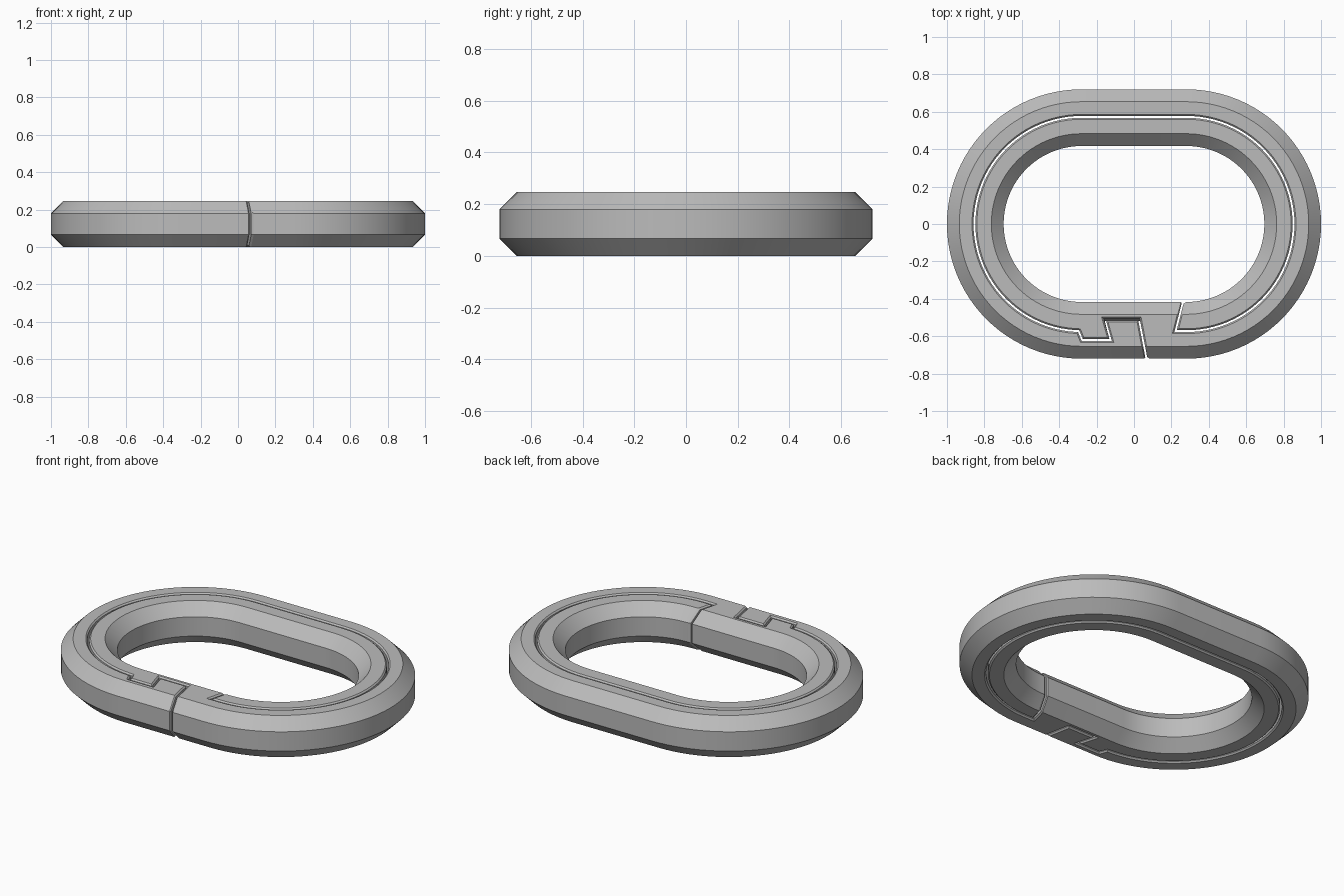
import bpy, bmesh, math
from mathutils import Vector

if "Cube" in bpy.data.objects:
    bpy.data.objects.remove(bpy.data.objects["Cube"])

# overall sizes
HALF = 0.28                 # half length of the straight sides
R_OUT, R_IN = 0.72, 0.417   # outer and inner end radius
H, C = 0.246, 0.066         # height and edge chamfer
R_SLIT = 0.573              # radius followed by the slit
G, D, E = 0.005, 0.008, 0.01  # slit half width, slit edge chamfer, cutter overshoot
SEG = 48


def arc(cx, r, start):
    """Half circle of points, counterclockwise from the start angle."""
    return [Vector((cx + r * math.cos(start + math.pi * i / SEG),
                    r * math.sin(start + math.pi * i / SEG))) for i in range(SEG + 1)]


def loft(name, rings, closed):
    """Skin a list of equal-length point loops."""
    bm = bmesh.new()
    vs = [[bm.verts.new(p) for p in ring] for ring in rings]
    n, m = len(vs), len(vs[0])
    for i in range(n if closed else n - 1):
        a, b = vs[i], vs[(i + 1) % n]
        for j in range(m):
            k = (j + 1) % m
            bm.faces.new((a[j], a[k], b[k], b[j]))
    if not closed:
        bm.faces.new(vs[0])
        bm.faces.new(vs[-1])
    bmesh.ops.recalc_face_normals(bm, faces=bm.faces)
    me = bpy.data.meshes.new(name)
    bm.to_mesh(me)
    bm.free()
    ob = bpy.data.objects.new(name, me)
    bpy.context.collection.objects.link(ob)
    return ob


# link body: chamfered section carried round the oval
section = [(R_OUT, C), (R_OUT, H - C), (R_OUT - C, H), (R_IN + C, H),
           (R_IN, H - C), (R_IN, C), (R_IN + C, 0), (R_OUT - C, 0)]
rings = []
for cx, start in ((HALF, -math.pi / 2), (-HALF, math.pi / 2)):
    for p in arc(cx, 1.0, start):
        d = p - Vector((cx, 0))
        rings.append([(cx + d.x * r, d.y * r, z) for r, z in section])
link = loft("split_link", rings, True)

# slit path: stations of (point, surface drop, shift at mid height, end flag)
NONE = Vector((0, 0))


def on_line(a, b, y):
    return a.lerp(b, (y - a.y) / (b.y - a.y))


def exit_run(corner, mouth, flat_y, edge_y, out):
    """Stations leading from a corner down the chamfer and out of the side."""
    return [(on_line(corner, mouth, flat_y), 0, NONE, False),
            (on_line(corner, mouth, edge_y - out * D), C - D, NONE, False),
            (on_line(corner, mouth, edge_y + out * E), C - D, NONE, True)]


inner_corner, inner_mouth = Vector((0.222, -R_SLIT)), Vector((0.262, -R_IN))
hook_right, outer_mouth = Vector((0.027, -0.511)), Vector((0.067, -R_OUT))
stations = exit_run(inner_corner, inner_mouth, -(R_IN + C), -R_IN, 1)[::-1]
track = [inner_corner] + arc(HALF, R_SLIT, -math.pi / 2) + arc(-HALF, R_SLIT, math.pi / 2)[:-1]
track += [Vector(p) for p in ((-0.296, -R_SLIT), (-0.277, -0.62), (-0.125, -0.62))]
stations += [(p, 0, NONE, False) for p in track]
# interlocking hook end, with a ridge at mid height
stations += [(Vector((-0.156, -0.511)), 0, Vector((0.006, -0.013)), False),
             (hook_right, 0, Vector((0.002, -0.013)), False)]
stations += exit_run(hook_right, outer_mouth, -(R_OUT - C), -R_OUT, -1)

# slit cutter: thin wall flared where it meets the surface
rings = []
for i, (p, k, shift, end) in enumerate(stations):
    before = (p - stations[i - 1][0]).normalized() if i else None
    after = (stations[i + 1][0] - p).normalized() if i < len(stations) - 1 else None
    before, after = before or after, after or before
    tangent = (before + after).normalized()
    miter = Vector((-tangent.y, tangent.x)) / max(0.4, tangent.dot(after))
    wide = G + D + E
    thin = wide if end else G
    levels = [(k - E, wide, NONE), (k + D, thin, NONE), (H / 2, thin, shift),
              (H - k - D, thin, NONE), (H - k + E, wide, NONE)]
    left = [((p + s + miter * w).to_3d() + Vector((0, 0, z))) for z, w, s in levels]
    right = [((p + s - miter * w).to_3d() + Vector((0, 0, z))) for z, w, s in levels]
    rings.append(left + right[::-1])
cutter = loft("slit_cutter", rings, False)
cutter.hide_render = True

# cut the slit
mod = link.modifiers.new("slit", 'BOOLEAN')
mod.operation = 'DIFFERENCE'
mod.solver = 'EXACT'
mod.object = cutter
bpy.context.view_layer.objects.active = link
link.select_set(True)
cutter.select_set(False)
bpy.ops.object.modifier_apply(modifier=mod.name)
bpy.data.objects.remove(cutter)

# finish
grey = bpy.data.materials.new("plain_grey")
grey.diffuse_color = (0.5, 0.5, 0.5, 1)
grey.use_nodes = True
grey.node_tree.nodes["Principled BSDF"].inputs["Base Color"].default_value = grey.diffuse_color
link.data.materials.clear()
link.data.materials.append(grey)
bpy.ops.object.shade_smooth_by_angle(angle=math.radians(25))
